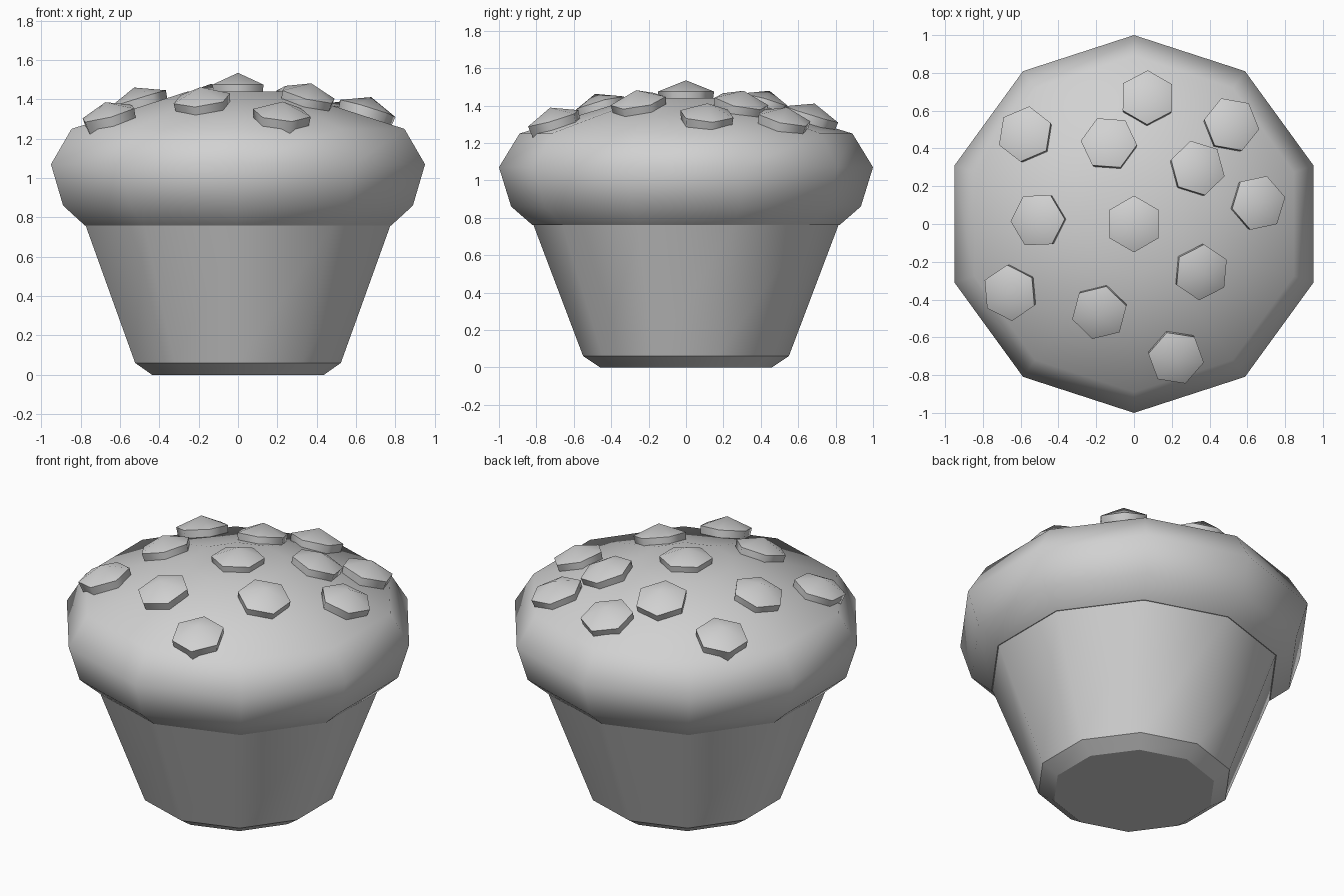
import bpy, bmesh, math
from mathutils import Matrix, Vector

cube = bpy.data.objects.get("Cube")
if cube:
    bpy.data.objects.remove(cube, do_unlink=True)

grey = bpy.data.materials.new("plain grey")
grey.use_nodes = True
grey.diffuse_color = (0.64, 0.64, 0.64, 1)
grey.node_tree.nodes["Principled BSDF"].inputs["Base Color"].default_value = grey.diffuse_color


def lathe(name, profile, sides, crease_heights=(), matrix=Matrix(), turn=90):
    """Turn a (radius, height) profile, bottom to top, into a closed smooth solid.
    Rings at crease_heights keep a hard edge."""
    bm = bmesh.new()
    rings = []
    for radius, z in profile:
        if radius == 0:
            rings.append([bm.verts.new((0, 0, z))])
            continue
        angles = [math.radians(turn) + math.tau * i / sides for i in range(sides)]
        rings.append([bm.verts.new((radius * math.cos(a), radius * math.sin(a), z)) for a in angles])
    for low, high in zip(rings, rings[1:]):
        for i in range(sides):
            j = (i + 1) % sides
            if len(high) == 1:
                bm.faces.new((low[i], low[j], high[0]))
            else:
                bm.faces.new((low[i], low[j], high[j], high[i]))
    bm.faces.new(rings[0][::-1])
    if len(rings[-1]) > 1:
        bm.faces.new(rings[-1])
    for face in bm.faces:
        face.smooth = True
    for edge in bm.edges:
        a, b = (v.co.z for v in edge.verts)
        if abs(a - b) < 1e-5 and any(abs(a - z) < 1e-4 for z in crease_heights):
            edge.smooth = False
    mesh = bpy.data.meshes.new(name)
    bm.to_mesh(mesh)
    bm.free()
    mesh.materials.append(grey)
    obj = bpy.data.objects.new(name, mesh)
    obj.matrix_world = matrix
    bpy.context.collection.objects.link(obj)
    return obj


# Tapered cup with a chamfered foot
lathe("cup", [(0.46, 0), (0.55, 0.06), (0.815, 0.76)], 10, (0, 0.06, 0.76))

# Puffed top
RIM_R, RIM_Z, TOP_R, TOP_Z = 0.89, 1.25, 0.27, 1.44
lathe("cake_top", [(0.82, 0.76), (0.935, 0.86), (1, 1.07), (RIM_R, RIM_Z), (TOP_R, TOP_Z)],
      10, (0.76,))

# Six-sided chips set along the slope of the top: x, y, turn in degrees
chips = [(0, 0, 90), (0.07, 0.66, 89), (-0.57, 0.47, 82), (-0.13, 0.42, 115),
         (0.51, 0.52, 111), (0.33, 0.29, 104), (0.65, 0.11, 72), (-0.5, 0.02, 62),
         (-0.65, -0.36, 94), (-0.18, -0.46, 75), (0.35, -0.25, 86), (0.22, -0.7, 110)]
slope = (TOP_Z - RIM_Z) / (RIM_R - TOP_R)
for n, (x, y, turn) in enumerate(chips, 1):
    r = math.hypot(x, y)
    z = TOP_Z - slope * max(0, r - TOP_R)
    normal = Vector((x / r * slope, y / r * slope, 1)) if r > TOP_R else Vector((0, 0, 1))
    tilt = Vector((0, 0, 1)).rotation_difference(normal).to_matrix().to_4x4()
    lathe(f"chip_{n}", [(0.13, -0.12), (0.15, 0.035), (0, 0.095)], 6, (-0.12, 0.035),
          Matrix.Translation((x, y, z)) @ tilt, turn)
